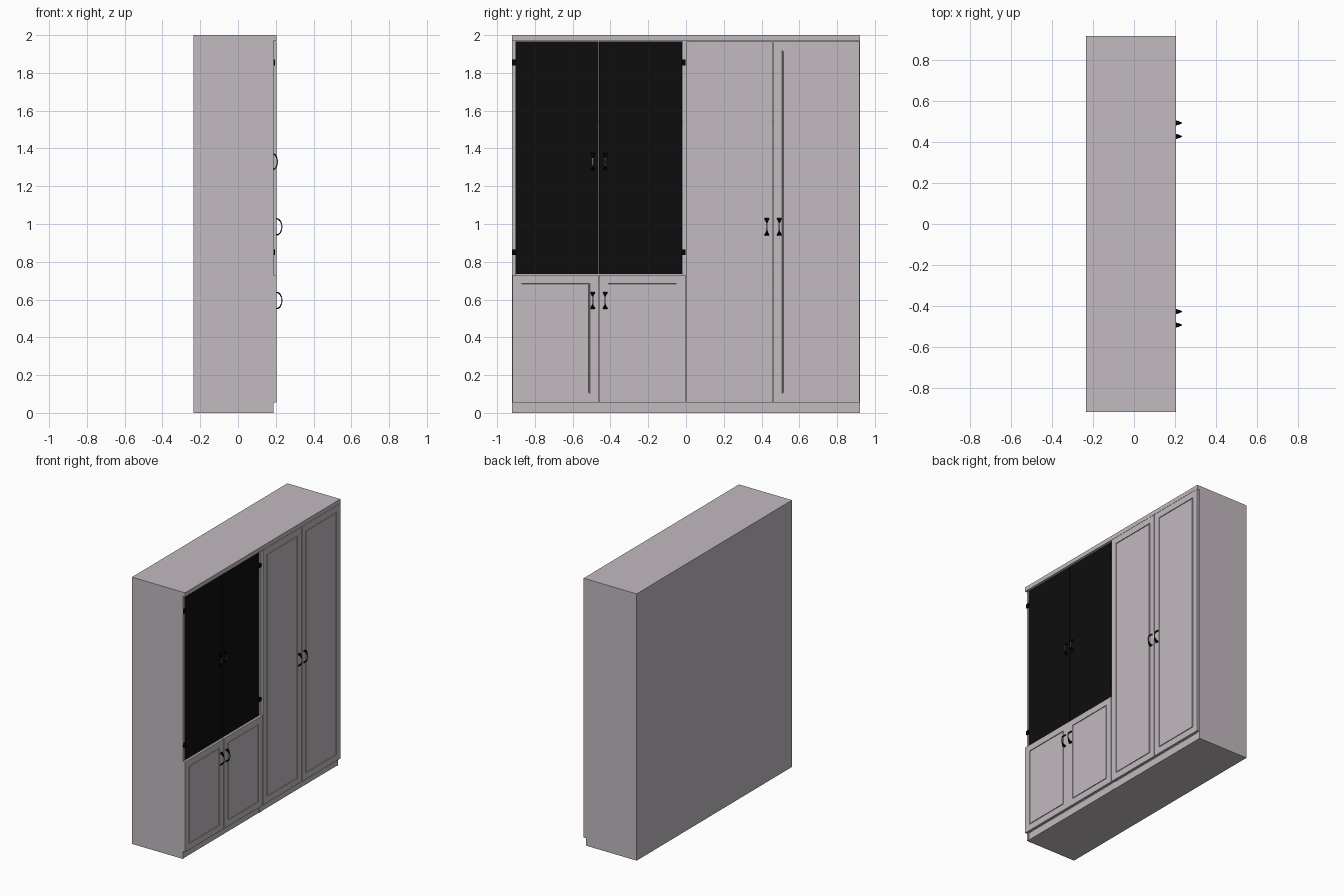
import bpy, bmesh
from math import sin, cos, pi

cube = bpy.data.objects.get("Cube")
if cube:
    bpy.data.objects.remove(cube, do_unlink=True)


def material(name, rgb):
    m = bpy.data.materials.new(name)
    m.use_nodes = True
    m.diffuse_color = (*rgb, 1)
    m.node_tree.nodes["Principled BSDF"].inputs["Base Color"].default_value = (*rgb, 1)
    return m


PAINT = material("pale mauve paint", (0.54, 0.49, 0.53))
DARK = material("dark glass", (0.004, 0.004, 0.004))
BLACK = material("black metal", (0.001, 0.001, 0.001))
STEEL = material("grey metal", (0.35, 0.35, 0.35))


def finish(name, bm, *mats):
    bmesh.ops.recalc_face_normals(bm, faces=bm.faces)
    mesh = bpy.data.meshes.new(name)
    bm.to_mesh(mesh)
    bm.free()
    for m in mats:
        mesh.materials.append(m)
    ob = bpy.data.objects.new(name, mesh)
    bpy.context.collection.objects.link(ob)
    return ob


def box_mesh(x, y, z):
    bm = bmesh.new()
    bmesh.ops.create_cube(bm, size=1)
    for v in bm.verts:
        for axis, (lo, hi) in enumerate((x, y, z)):
            v.co[axis] = hi if v.co[axis] > 0 else lo
    return bm


def box(name, x, y, z, mat=PAINT):
    return finish(name, box_mesh(x, y, z), mat)


BACK, BODY, FACE = -0.235, 0.187, 0.205
HALF, PANEL = 0.92, 0.018
PLINTH, SPLIT, TOP = 0.055, 0.732, 1.968
GAP = 0.0015


def panel_door(name, y, z):
    """Door with a routed rectangular groove on its front."""
    bm = box_mesh((BODY, FACE), (y[0] + GAP, y[1] - GAP), (z[0], z[1] - GAP))
    bm.normal_update()
    front = max(bm.faces, key=lambda f: f.calc_center_median().x)
    bmesh.ops.inset_region(bm, faces=[front], thickness=0.066)
    ring = bmesh.ops.inset_region(bm, faces=[front], thickness=0.009)["faces"]
    # Sink the ring between two fine bevel lips
    out = bmesh.ops.inset_region(bm, faces=ring, thickness=0.001)
    for v in {v for f in ring for v in f.verts}:
        v.co.x = FACE - 0.005
    return finish(name, bm, PAINT)


def handle(name, y, z, x):
    """Bowed strap pull, wide at the feet and slim in the grey middle."""
    bm = bmesh.new()
    steps, rows = 14, []
    for i in range(steps + 1):
        a = pi * (i / steps - 0.5)
        w = 0.003 + 0.009 * abs(sin(a)) ** 4
        rows.append([bm.verts.new((x + d * cos(a), y + s * w, z + h * sin(a)))
                     for d, h, s in ((0.03, 0.046, -1), (0.03, 0.046, 1),
                                     (0.024, 0.039, 1), (0.024, 0.039, -1))])
    for i, (a, b) in enumerate(zip(rows, rows[1:])):
        for k in range(4):
            f = bm.faces.new((a[k], a[k - 1], b[k - 1], b[k]))
            f.material_index = int(abs(i + 0.5 - steps / 2) < 2)
    bm.faces.new(rows[0])
    bm.faces.new(rows[-1])
    return finish(name, bm, BLACK, STEEL)


# Two carcasses side by side, each with its plinth and top slab
for side, y0, y1 in (("right", -HALF, 0), ("left", 0, HALF)):
    inner = (y0 + PANEL, y1 - PANEL)
    box(side + "_outer_side_a", (BACK, BODY), (y0, inner[0]), (0, TOP))
    box(side + "_outer_side_b", (BACK, BODY), (inner[1], y1), (0, TOP))
    box(side + "_back_panel", (BACK, BACK + 0.01), inner, (PLINTH, TOP))
    box(side + "_plinth", (BACK, BODY - 0.003), inner, (0, PLINTH))
    box(side + "_top_slab", (BACK, FACE), (y0, y1), (TOP, 2))
    for n, z in enumerate((0.72, 1.15, 1.55)):
        box(f"{side}_shelf_{n}", (BACK + 0.01, BODY - 0.03), inner, (z - PANEL, z))

# Grooved doors: a short pair below the glass and a tall pair
MID = 0.461
for name, c, top, grip in (("lower", -MID, SPLIT, 0.595), ("tall", MID, TOP, 0.985)):
    panel_door(name + "_door_a", (c - 0.459, c), (PLINTH, top))
    panel_door(name + "_door_b", (c, c + 0.459), (PLINTH, top))
    for s in (-1, 1):
        handle(f"{name}_handle_{s}", c + s * 0.033, grip, FACE)

# Recessed dark glass doors with handles and hinges
for s in (-1, 1):
    ys = sorted((-MID + s * 0.001, -MID + s * 0.441))
    box(f"glass_door_{s}", (BODY - 0.018, BODY + 0.001), ys, (SPLIT + 0.002, TOP - 0.002), DARK)
    handle(f"glass_handle_{s}", -MID + s * 0.033, 1.33, BODY - 0.005)
    for z in (0.85, 1.855):
        ys = sorted((-MID + s * 0.436, -MID + s * 0.459))
        box(f"hinge_{s}_{z}", (BODY - 0.004, BODY + 0.008), ys, (z - 0.015, z + 0.015), BLACK)
